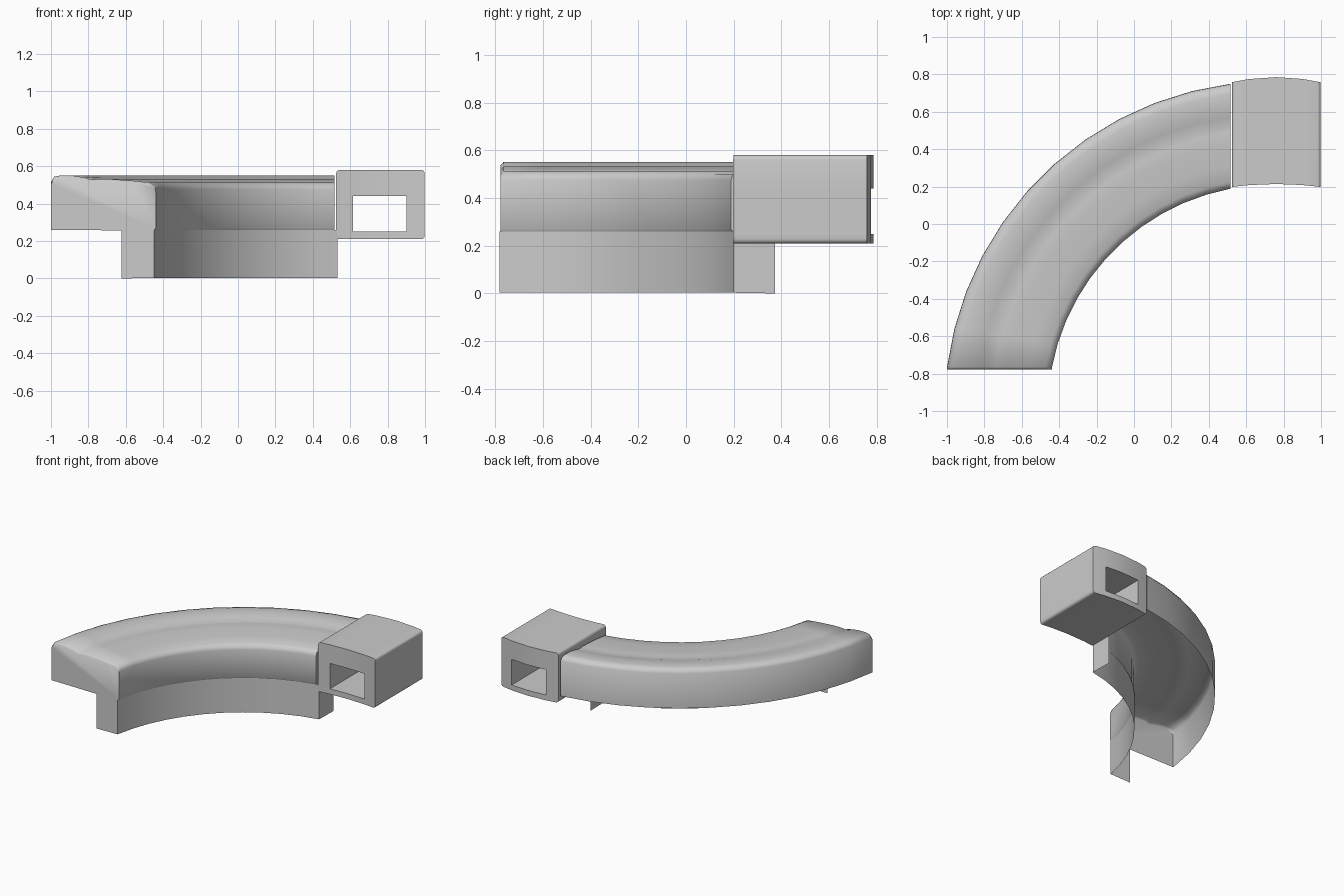
import bpy, bmesh, math

if "Cube" in bpy.data.objects:
    bpy.data.objects.remove(bpy.data.objects["Cube"])

CX, CY = 0.74, -0.99   # arc centre
STEPS = 11


def finish(name, bm, angle=40):
    bmesh.ops.remove_doubles(bm, verts=bm.verts, dist=0.0005)
    bmesh.ops.recalc_face_normals(bm, faces=bm.faces)
    me = bpy.data.meshes.new(name)
    bm.to_mesh(me)
    bm.free()
    ob = bpy.data.objects.new(name, me)
    bpy.context.collection.objects.link(ob)
    bpy.ops.object.select_all(action='DESELECT')
    ob.select_set(True)
    bpy.context.view_layer.objects.active = ob
    bpy.ops.object.shade_smooth_by_angle(angle=math.radians(angle))
    return ob


def arc_point(r, z, t, cut):
    # ends are trimmed parallel to the axes, so the sweep depends on the radius
    a0 = math.asin(cut / r)
    a = math.pi - a0 + (2 * a0 - math.pi / 2) * t
    return (CX + r * math.cos(a), CY + r * math.sin(a), z)


def sweep(bm, profile, cut):
    rows = [[bm.verts.new(arc_point(r, z, i / STEPS, cut)) for r, z in profile]
            for i in range(STEPS + 1)]
    for a, b in zip(rows, rows[1:]):
        bridge(bm, a, b)
    return rows


def bridge(bm, a, b):
    for j in range(len(a) - 1):
        bm.faces.new((a[j], a[j + 1], b[j + 1], b[j]))


# Curved seat: shell open underneath, two padded strips with a soft groove between
bm = bmesh.new()
rows = sweep(bm, [(1.21, 0.255), (1.2, 0.27), (1.2, 0.475), (1.207, 0.498), (1.235, 0.513),
                  (1.32, 0.522), (1.44, 0.531), (1.50, 0.532), (1.54, 0.528),
                  (1.58, 0.54), (1.64, 0.55), (1.70, 0.551), (1.737, 0.544),
                  (1.753, 0.52), (1.754, 0.26)], 0.225)
# rounded top edge where the seat ends, then the end panel
cap = [bm.verts.new((v.co.x, v.co.y - 0.013, v.co.z - 0.014 * (v.co.z > 0.46))) for v in rows[0]]
bridge(bm, cap, rows[0])
bm.faces.new(cap)
bm.faces.new(rows[-1])
finish("seat", bm, 50)

# Plinth: curved front panel with a short return panel at each end
bm = bmesh.new()
rows = sweep(bm, [(1.207, 0.003), (1.207, 0.26)], 0.208)
for row, t in ((rows[0], 0), (rows[-1], 1)):
    back = [bm.verts.new(arc_point(1.378, z, t, 0.208)) for z in (0.26, 0.0)]
    bm.faces.new((row[0], row[1], back[0], back[1]))
finish("plinth", bm)

# End table: bowed box with a rectangular tunnel from front to back
bm = bmesh.new()
X0, X1, Z0, Z1 = 0.525, 0.998, 0.21, 0.58
HX0, HX1, HZ0, HZ1 = 0.615, 0.90, 0.25, 0.44
outer = ([(x, Z0) for x in (X0, HX0, 0.76, HX1, X1)] + [(X1, HZ0), (X1, HZ1)] +
         [(x, Z1) for x in (X1, HX1, 0.76, HX0, X0)] + [(X0, HZ1), (X0, HZ0)])
inner = [(min(max(x, HX0), HX1), min(max(z, HZ0), HZ1)) for x, z in outer]


def ring(pts, back):
    out = []
    for x, z in pts:
        bow = 1 - ((x - 0.76) / 0.238) ** 2
        y = 0.758 + 0.027 * bow if back else 0.198 + 0.016 * bow
        out.append(bm.verts.new((x, y, z)))
    return out


fo, bo, fi, bi = ring(outer, 0), ring(outer, 1), ring(inner, 0), ring(inner, 1)
for a, b in ((fo, bo), (bo, bi), (bi, fi), (fi, fo)):
    for k in range(len(outer)):
        m = (k + 1) % len(outer)
        bm.faces.new((a[k], a[m], b[m], b[k]))
bmesh.ops.remove_doubles(bm, verts=bm.verts, dist=0.0005)
# round the four long outer edges
corners = [e for e in bm.edges
           if abs(e.verts[0].co.y - e.verts[1].co.y) > 0.4
           and min(abs(e.verts[0].co.x - X0), abs(e.verts[0].co.x - X1)) < 0.001
           and min(abs(e.verts[0].co.z - Z0), abs(e.verts[0].co.z - Z1)) < 0.001]
bmesh.ops.bevel(bm, geom=corners, offset=0.018, segments=3, profile=0.5, affect='EDGES')
finish("end_table", bm, 45)
